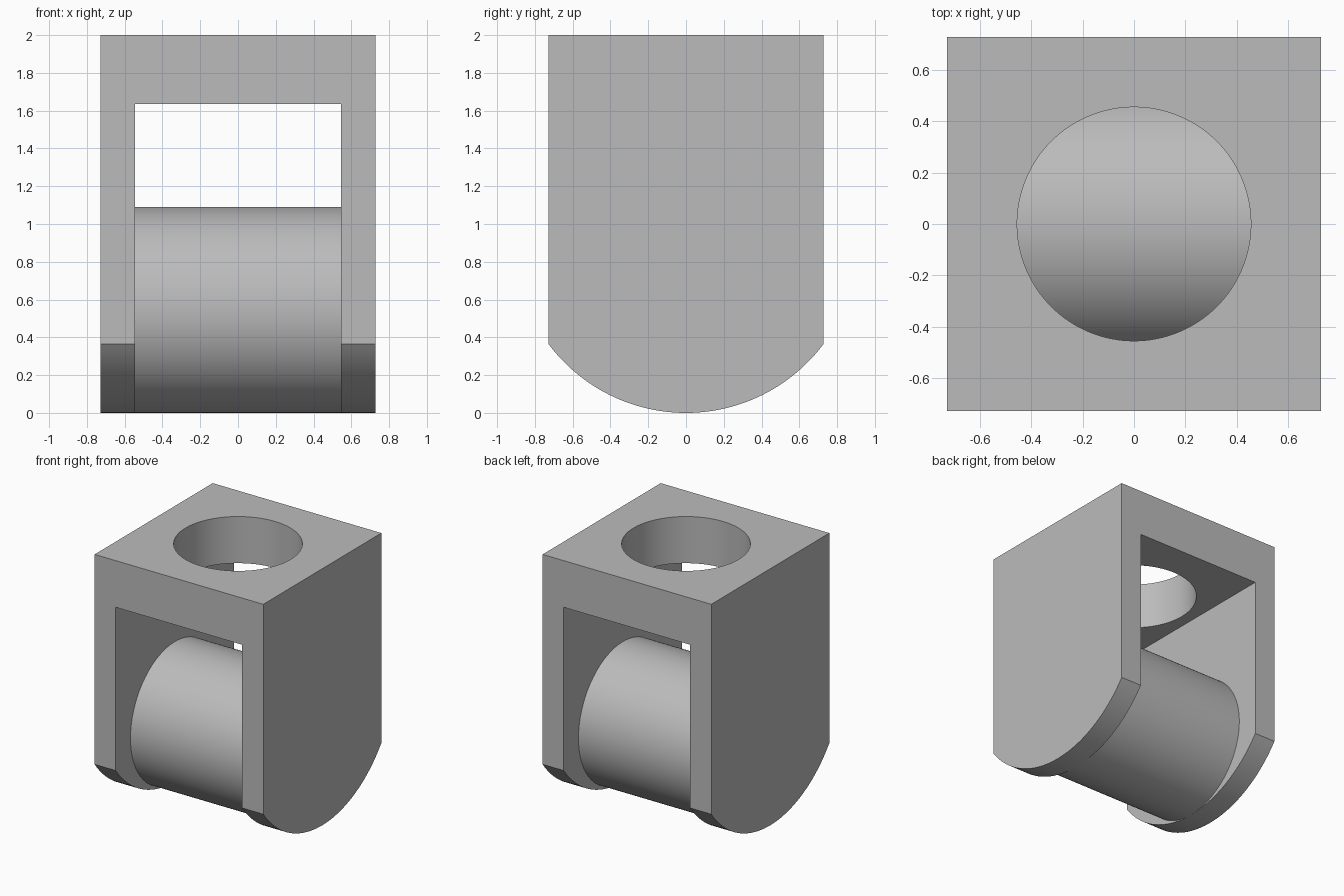
import bpy
import bmesh
from math import asin, cos, sin, pi, radians
from mathutils import Matrix

old = bpy.data.objects.get("Cube")
if old:
    bpy.data.objects.remove(old, do_unlink=True)

U = 2 / 11            # design unit: the bracket is 11 units tall
HALF = 4 * U          # half width and half depth
INNER = 3 * U         # half width of the slot between the cheeks
SLOT_TOP = 9 * U
HEIGHT = 11 * U
ARC = 5 * U           # radius of the curved underside

grey = bpy.data.materials.new("plain grey")
grey.use_nodes = True
colour = (0.5, 0.5, 0.5, 1)
grey.diffuse_color = colour
grey.node_tree.nodes["Principled BSDF"].inputs["Base Color"].default_value = colour


def make_object(name, bm):
    mesh = bpy.data.meshes.new(name)
    bmesh.ops.recalc_face_normals(bm, faces=bm.faces)
    bm.to_mesh(mesh)
    bm.free()
    obj = bpy.data.objects.new(name, mesh)
    bpy.context.collection.objects.link(obj)
    mesh.materials.append(grey)
    return obj


def cylinder(name, radius, length, matrix):
    bm = bmesh.new()
    bmesh.ops.create_cone(bm, cap_ends=True, segments=128, radius1=radius,
                          radius2=radius, depth=length, matrix=matrix)
    return make_object(name, bm)


def activate(obj):
    bpy.ops.object.select_all(action="DESELECT")
    obj.select_set(True)
    bpy.context.view_layer.objects.active = obj


def cut(target, cutter):
    cutter.hide_render = True
    mod = target.modifiers.new("cut", "BOOLEAN")
    mod.operation = "DIFFERENCE"
    mod.solver = "EXACT"
    mod.object = cutter
    activate(target)
    bpy.ops.object.modifier_apply(modifier=mod.name)
    bpy.data.objects.remove(cutter, do_unlink=True)


# Bracket: side profile with a curved underside, extruded across the width
bm = bmesh.new()
sweep = asin(HALF / ARC)
steps = 48
angles = [sweep * (2 * i / steps - 1) for i in range(steps + 1)]
profile = [(ARC * sin(a), ARC - ARC * cos(a)) for a in angles]
profile += [(HALF, HEIGHT), (-HALF, HEIGHT)]
face = bm.faces.new([bm.verts.new((-HALF, y, z)) for y, z in profile])
side = bmesh.ops.extrude_face_region(bm, geom=[face])["geom"]
bmesh.ops.translate(bm, vec=(2 * HALF, 0, 0),
                    verts=[v for v in side if isinstance(v, bmesh.types.BMVert)])
bracket = make_object("bracket", bm)

# Slot between the cheeks, open at the front, back and bottom
bm = bmesh.new()
bmesh.ops.create_cube(bm, size=1, matrix=Matrix.Translation((0, 0, SLOT_TOP - 1))
                      @ Matrix.Diagonal((2 * INNER, 2, 2, 1)))
cut(bracket, make_object("slot_cutter", bm))

# Round hole through the top plate
cut(bracket, cylinder("hole_cutter", 2.5 * U, 4 * U,
                      Matrix.Translation((0, 0, HEIGHT))))

# Roller between the cheeks, its ends seated slightly into them
roller = cylinder("roller", 3 * U, 2 * INNER + 0.02,
                  Matrix.Translation((0, 0, 3 * U)) @ Matrix.Rotation(pi / 2, 4, "Y"))

for obj in (bracket, roller):
    activate(obj)
    bpy.ops.object.shade_smooth_by_angle(angle=radians(30))
